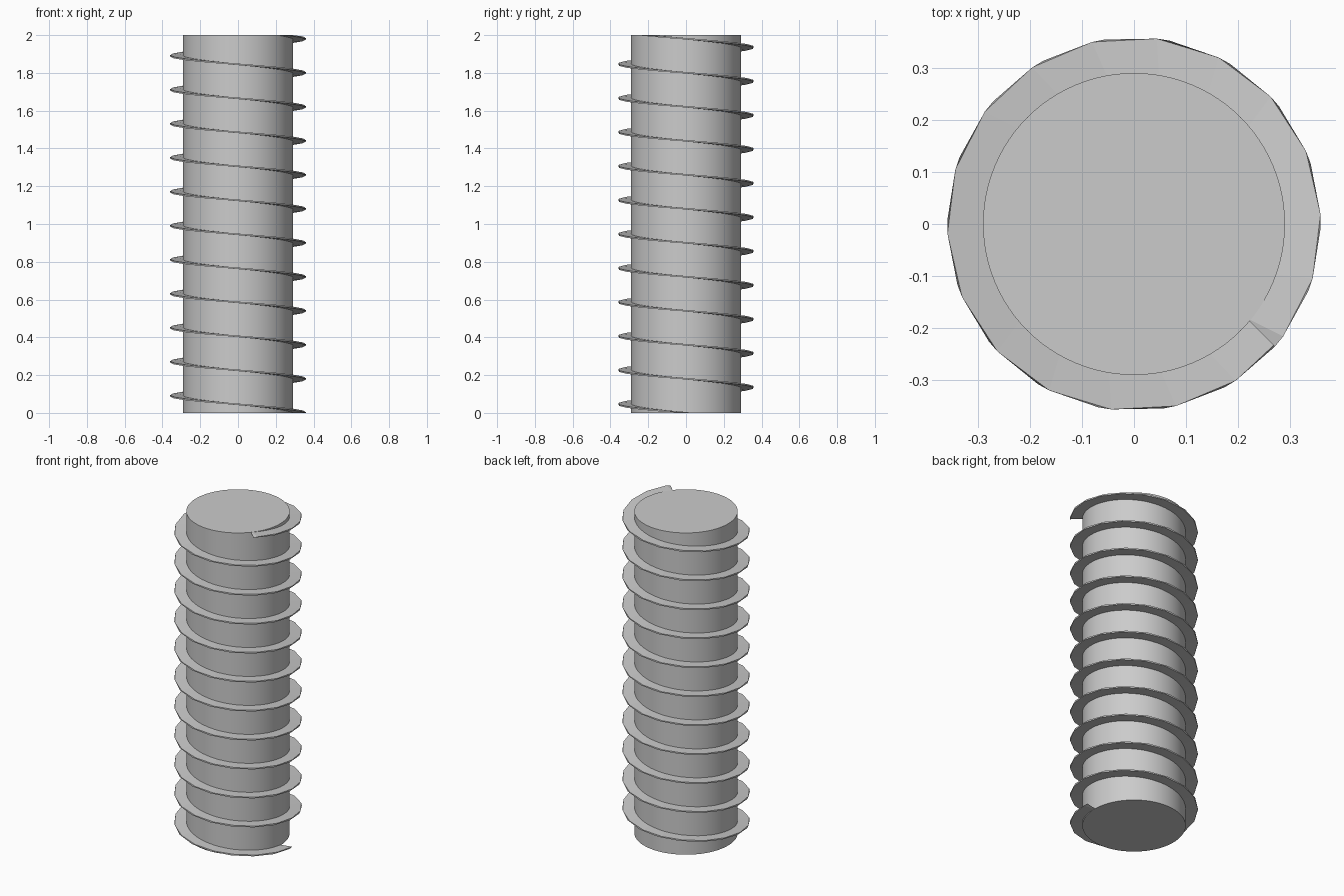
import bpy
import bmesh
from math import cos, sin, radians

default_cube = bpy.data.objects.get("Cube")
if default_cube:
    bpy.data.objects.remove(default_cube, do_unlink=True)

HEIGHT = 2.0
CORE_RADIUS = 0.291
THREAD_RADIUS = 0.36
PITCH = 0.18
STEPS_PER_TURN = 18
THICKNESS = 0.006

# One plain grey for the whole part
grey = bpy.data.materials.new("plain grey")
grey.use_nodes = True
colour = (0.6, 0.6, 0.6, 1.0)
grey.diffuse_color = colour
grey.node_tree.nodes["Principled BSDF"].inputs["Base Color"].default_value = colour

# Smooth solid core
bpy.ops.mesh.primitive_cylinder_add(
    vertices=96, radius=CORE_RADIUS, depth=HEIGHT, location=(0, 0, HEIGHT / 2))
core = bpy.context.object
core.name = "core"
core.data.materials.append(grey)
bpy.ops.object.shade_smooth_by_angle(angle=radians(30))


def point(bm, radius, degrees, z):
    a = radians(degrees)
    z = min(max(z, 0.0), HEIGHT)
    return bm.verts.new((radius * cos(a), radius * sin(a), z))


# Thin left-handed thread: a flat section swept up the core in straight steps
bm = bmesh.new()
steps = round(HEIGHT / PITCH * STEPS_PER_TURN)
inner = CORE_RADIUS - 0.01
half = THICKNESS / 2
sections = []
for i in range(steps + 1):
    angle = -360 * i / STEPS_PER_TURN
    z = PITCH * i / STEPS_PER_TURN
    sections.append([
        point(bm, inner, angle, z - half),
        point(bm, THREAD_RADIUS, angle - 1, z - half),
        point(bm, THREAD_RADIUS, angle + 3, z + half),
        point(bm, inner, angle, z + half),
    ])
for low, high in zip(sections, sections[1:]):
    for j in range(4):
        k = (j + 1) % 4
        bm.faces.new((low[j], low[k], high[k], high[j]))
bm.faces.new(sections[0])
bm.faces.new(sections[-1])
bmesh.ops.recalc_face_normals(bm, faces=bm.faces)
mesh = bpy.data.meshes.new("thread")
bm.to_mesh(mesh)
bm.free()
mesh.materials.append(grey)
thread = bpy.data.objects.new("thread", mesh)
bpy.context.collection.objects.link(thread)
